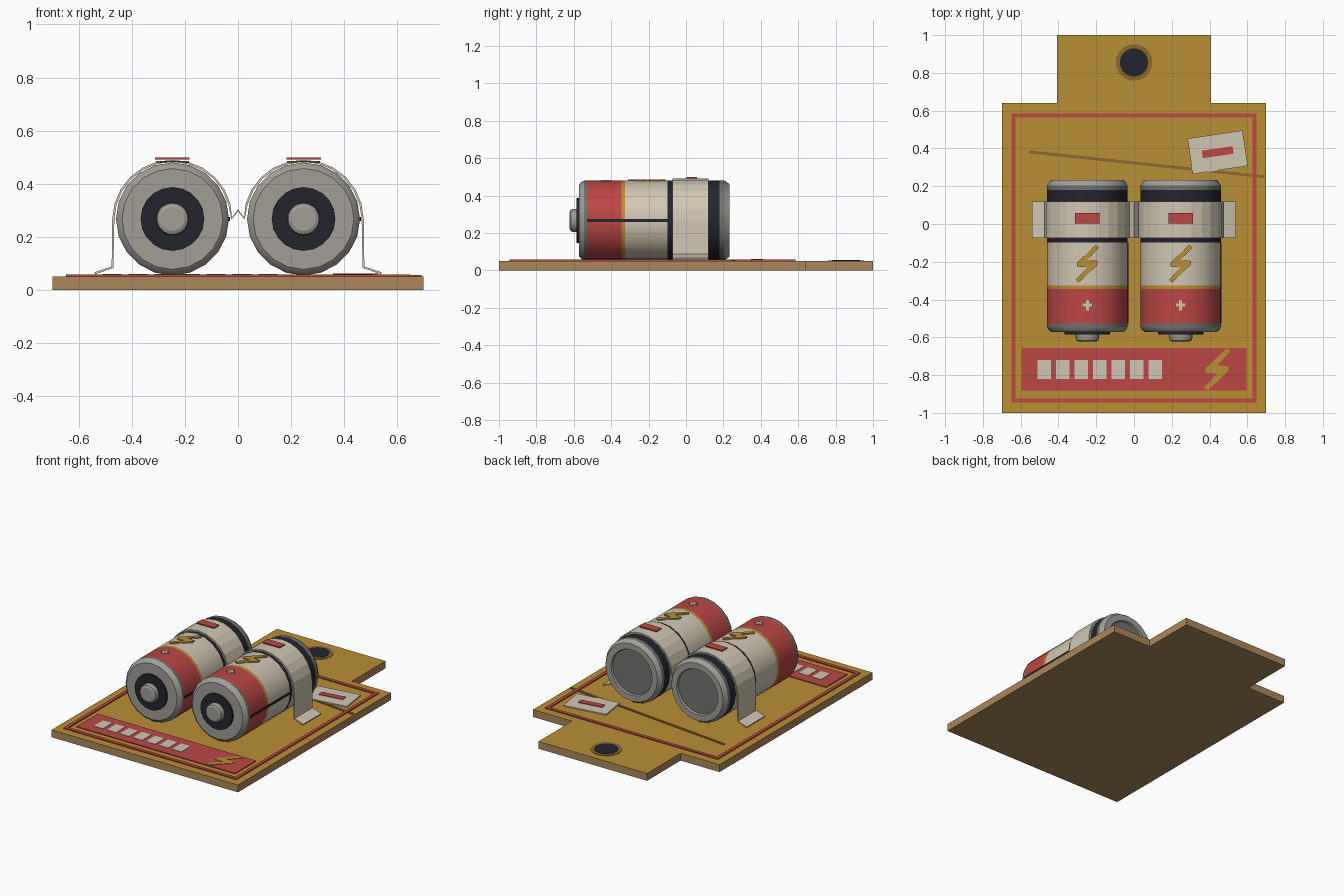
import bpy, bmesh, math
from mathutils import Matrix, Vector

if "Cube" in bpy.data.objects:
    bpy.data.objects.remove(bpy.data.objects["Cube"])


def material(name, srgb):
    col = [((c + 0.055) / 1.055) ** 2.4 for c in srgb] + [1]
    m = bpy.data.materials.new(name)
    m.use_nodes = True
    m.diffuse_color = col
    m.node_tree.nodes["Principled BSDF"].inputs["Base Color"].default_value = col
    return m


MUSTARD = material("mustard", (0.73, 0.56, 0.21))
KRAFT = material("kraft", (0.68, 0.53, 0.36))
RED = material("red", (0.74, 0.28, 0.27))
CREAM = material("cream", (0.82, 0.78, 0.70))
NAVY = material("navy", (0.14, 0.14, 0.18))
STEEL = material("steel", (0.63, 0.62, 0.59))
DARK_STEEL = material("dark steel", (0.45, 0.45, 0.44))
BROWN = material("brown", (0.55, 0.41, 0.17))

TOP = 0.05            # card surface
AXIS_X, AXIS_Z = 0.247, 0.267
RADIUS = 0.213
CELL_TOP = AXIS_Z + RADIUS


def make(name, bm, mats):
    bmesh.ops.recalc_face_normals(bm, faces=bm.faces)
    me = bpy.data.meshes.new(name)
    bm.to_mesh(me)
    bm.free()
    for m in mats:
        me.materials.append(m)
    ob = bpy.data.objects.new(name, me)
    bpy.context.collection.objects.link(ob)
    return ob


def prism(name, outline, z, height, mat, at=(0, 0), turn=0):
    """Flat outline raised into a plate."""
    bm = bmesh.new()
    face = bm.faces.new([bm.verts.new((x, y, 0)) for x, y in outline])
    up = bmesh.ops.extrude_face_region(bm, geom=[face])["geom"]
    bmesh.ops.translate(bm, vec=(0, 0, height),
                        verts=[v for v in up if isinstance(v, bmesh.types.BMVert)])
    bm.transform(Matrix.Translation((at[0], at[1], z)) @ Matrix.Rotation(turn, 4, 'Z'))
    return make(name, bm, [mat])


def rect(w, d):
    return [(-w / 2, -d / 2), (w / 2, -d / 2), (w / 2, d / 2), (-w / 2, d / 2)]


def disc(r, n=24):
    return [(r * math.cos(i * math.tau / n), r * math.sin(i * math.tau / n)) for i in range(n)]


def bolt(s):
    half = [(0.045, 0.1), (0.062, 0.085), (0.0, 0.02), (0.055, 0.015), (0.055, -0.005)]
    return [(x * s, y * s) for x, y in half] + [(-x * s, -y * s) for x, y in half]


def smooth(ob):
    bpy.ops.object.select_all(action='DESELECT')
    ob.select_set(True)
    bpy.context.view_layer.objects.active = ob
    bpy.ops.object.shade_smooth_by_angle(angle=math.radians(25))


def lathe(name, profile, x, n=20):
    """Spin (y, radius, material of the next band) around the cell axis."""
    bm = bmesh.new()
    mats = list(dict.fromkeys(p[2] for p in profile))
    rings = []
    for y, r, _ in profile:
        rings.append([bm.verts.new((x + r * math.sin(i * math.tau / n), y,
                                    AXIS_Z + r * math.cos(i * math.tau / n))) for i in range(n)])
    for a, b, p in zip(rings, rings[1:], profile):
        for i in range(n):
            j = (i + 1) % n
            bm.faces.new((a[i], a[j], b[j], b[i])).material_index = mats.index(p[2])
    for ring, p in ((rings[0], profile[0]), (rings[-1], profile[-1])):
        bm.faces.new(ring).material_index = mats.index(p[2])
    ob = make(name, bm, mats)
    smooth(ob)
    return ob


# Backing card: mustard face, kraft edges and underside
for name, w, y0, y1 in (("card", 1.4, -1, 0.64), ("hang_tab", 0.815, 0.64, 1)):
    board = prism(name, rect(w, y1 - y0), 0, TOP, KRAFT, (0, (y0 + y1) / 2))
    board.data.materials.append(MUSTARD)
    for f in board.data.polygons:
        f.material_index = int(f.normal.z > 0.5)

prism("hole_ring", disc(0.097), TOP, 0.003, BROWN, (0, 0.855))
prism("hang_hole", disc(0.075), TOP, 0.005, NAVY, (0, 0.855))

# Printed border
for side in (-1, 1):
    prism("border_side", rect(0.022, 1.53), TOP, 0.007, RED, (side * 0.638, -0.18))
    prism("border_end", rect(1.254, 0.022), TOP, 0.007, RED, (0, -0.18 + side * 0.754))

# Printed banner with blocks and bolt
prism("banner", rect(1.19, 0.225), TOP, 0.006, RED, (0, -0.768))
for i in range(7):
    prism("banner_block", rect(0.07, 0.1), TOP, 0.009, CREAM, (-0.475 + 0.098 * i, -0.77))
prism("banner_bolt", bolt(1.12), TOP, 0.009, MUSTARD, (0.44, -0.77))

# Crease and price tag
a, b = Vector((-0.555, 0.382)), Vector((0.69, 0.25))
prism("crease", rect((b - a).length, 0.016), TOP, 0.005, BROWN, (a + b) / 2,
      math.atan2(b.y - a.y, b.x - a.x))
prism("price_tag", rect(0.295, 0.19), TOP, 0.008, CREAM, (0.443, 0.38), math.radians(8.5))
prism("price_mark", rect(0.165, 0.04), TOP + 0.004, 0.008, RED, (0.443, 0.38), math.radians(8.5))

# Batteries
R = RADIUS
CELL = [(-0.572, 0.12, STEEL), (-0.572, 0.19, STEEL), (-0.56, 0.205, STEEL),
        (-0.545, R, DARK_STEEL), (-0.528, R, RED), (-0.345, R, MUSTARD),
        (-0.325, R, CREAM), (-0.098, R, NAVY), (-0.073, R, CREAM),
        (0.12, R, NAVY), (0.18, R, DARK_STEEL), (0.205, R, STEEL),
        (0.232, 0.195, STEEL), (0.232, 0.155, STEEL), (0.22, 0.15, DARK_STEEL)]
NUB = [(-0.622, 0.045, STEEL), (-0.616, 0.058, STEEL), (-0.6, 0.062, STEEL), (-0.57, 0.062, STEEL)]
for side, x in (("right", -AXIS_X), ("left", AXIS_X)):
    lathe(side + "_battery", CELL, x)
    lathe(side + "_insulator", [(-0.585, 0.12, NAVY), (-0.565, 0.12, NAVY)], x)
    lathe(side + "_terminal", NUB, x)
    prism(side + "_bolt", bolt(1), CELL_TOP - 0.003, 0.008, MUSTARD, (x, -0.21))
    prism(side + "_plus_bar", rect(0.056, 0.016), CELL_TOP - 0.003, 0.007, CREAM, (x, -0.43))
    prism(side + "_plus_post", rect(0.016, 0.056), CELL_TOP - 0.003, 0.007, CREAM, (x, -0.43))
    prism(side + "_label_seam", rect(0.008, 0.43), AXIS_Z - 0.007, 0.014, NAVY, (x + R, -0.313))
    prism(side + "_strap_mark", rect(0.13, 0.055), 0.492, 0.007, RED, (x, 0.03))

# Strap: one folded strip over both batteries
half = [(0, 0.3), (0.024, 0.268)]
for i in range(1, 12):
    t = math.pi * (1 - i / 12)
    half.append((AXIS_X + 0.222 * math.cos(t), AXIS_Z + 0.219 * math.sin(t)))
half += [(0.47, AXIS_Z), (0.473, 0.085), (0.54, 0.062)]
path = [(-x, z) for x, z in reversed(half[1:])] + half
bm = bmesh.new()
rows = [[bm.verts.new((x, y, z)) for y in (-0.073, 0.12)] for x, z in path]
for p, q in zip(rows, rows[1:]):
    bm.faces.new((p[0], p[1], q[1], q[0]))
strap = make("strap", bm, [CREAM])
solid = strap.modifiers.new("thickness", 'SOLIDIFY')
solid.thickness = 0.008
solid.offset = 0
